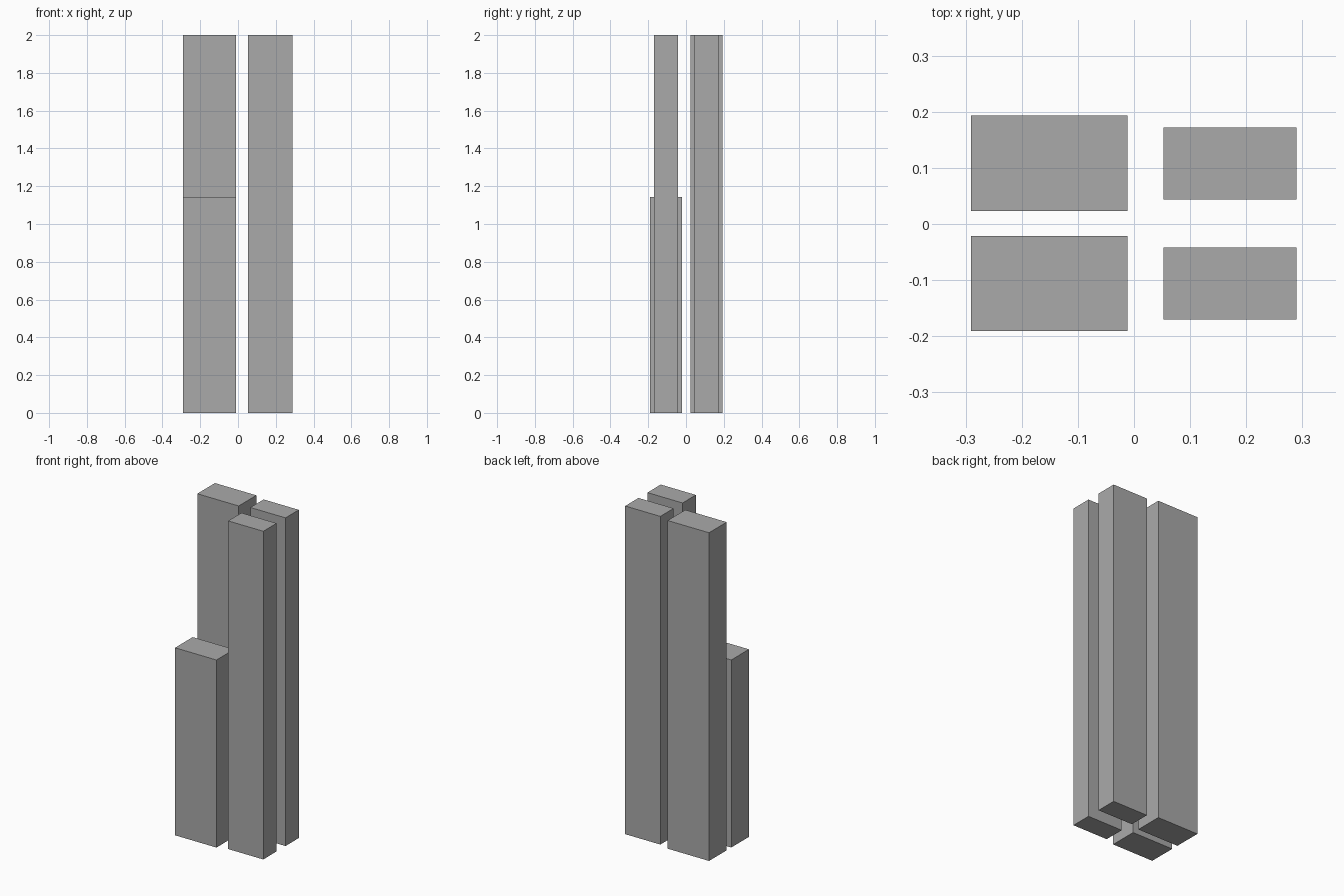
import bpy

cube = bpy.data.objects.get("Cube")
if cube:
    bpy.data.objects.remove(cube, do_unlink=True)

# Single plain grey
grey = bpy.data.materials.new("plain_grey")
grey.use_nodes = True
colour = (0.4, 0.4, 0.4, 1)
grey.diffuse_color = colour
grey.node_tree.nodes["Principled BSDF"].inputs["Base Color"].default_value = colour


def pillar(name, x, y, width, depth, height):
    """Upright box standing on the ground."""
    bpy.ops.mesh.primitive_cube_add(size=1, location=(x, y, height / 2))
    ob = bpy.context.object
    ob.name = name
    ob.scale = (width, depth, height)
    bpy.ops.object.transform_apply(location=False, rotation=False, scale=True)
    ob.data.materials.append(grey)


# Wide pair on the right, the front one shorter
pillar("front_right_short_pillar", -0.151, -0.106, 0.279, 0.17, 1.143)
pillar("back_right_pillar", -0.151, 0.108, 0.279, 0.17, 2)

# Narrow pair on the left
pillar("front_left_pillar", 0.171, -0.106, 0.237, 0.128, 2)
pillar("back_left_pillar", 0.171, 0.108, 0.237, 0.128, 2)
